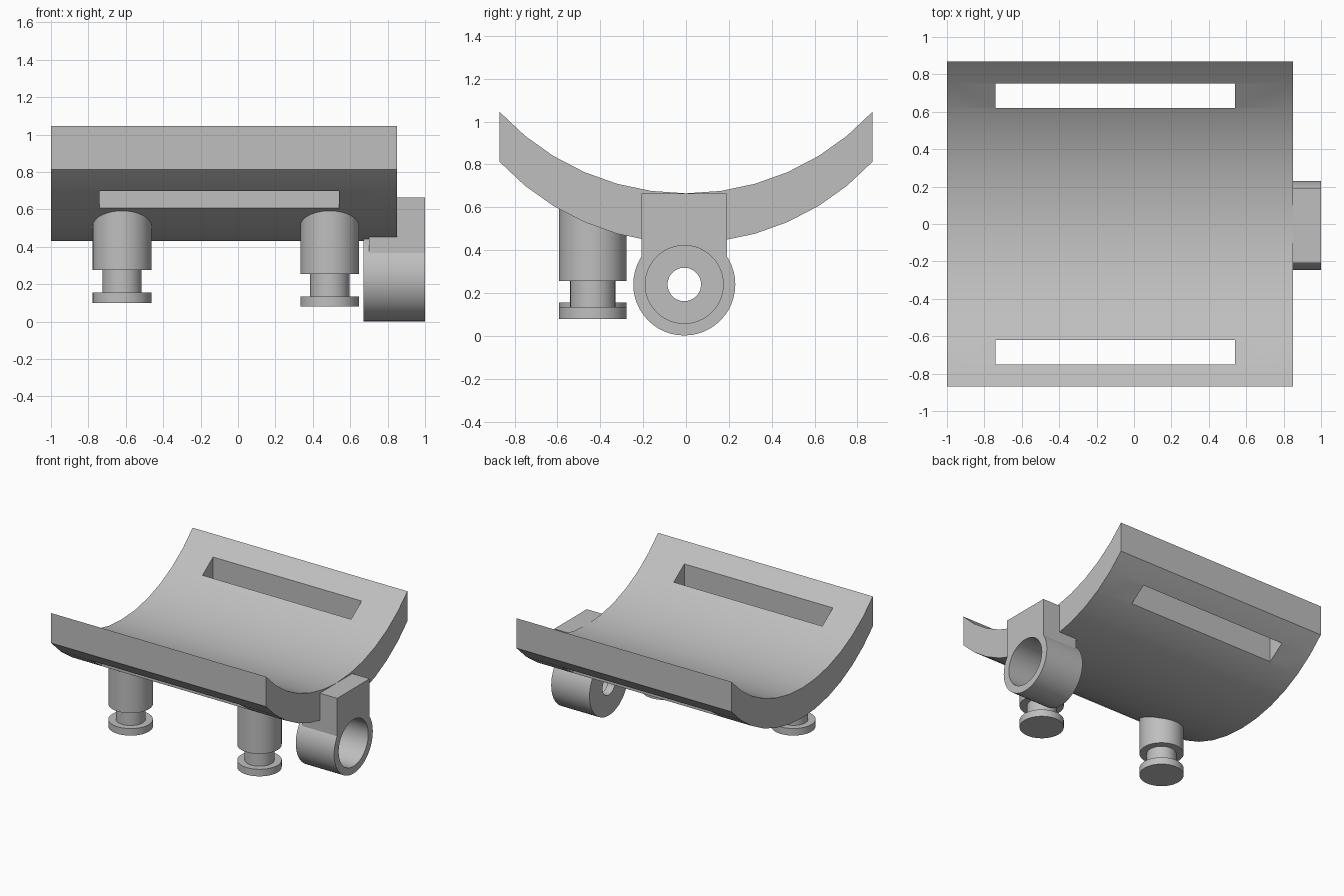
import bpy
import bmesh
from math import sin, cos, asin, sqrt, pi, radians

cube = bpy.data.objects.get("Cube")
if cube:
    bpy.data.objects.remove(cube, do_unlink=True)

# One plain grey for everything
grey = bpy.data.materials.new("light_grey")
grey.use_nodes = True
grey.diffuse_color = (0.52, 0.52, 0.52, 1)
grey.node_tree.nodes["Principled BSDF"].inputs["Base Color"].default_value = grey.diffuse_color


def finish(name, bm):
    """Turn a bmesh into a grey object."""
    bmesh.ops.recalc_face_normals(bm, faces=bm.faces)
    mesh = bpy.data.meshes.new(name)
    bm.to_mesh(mesh)
    bm.free()
    mesh.materials.append(grey)
    obj = bpy.data.objects.new(name, mesh)
    bpy.context.collection.objects.link(obj)
    return obj


def smooth(obj):
    bpy.ops.object.select_all(action="DESELECT")
    obj.select_set(True)
    bpy.context.view_layer.objects.active = obj
    bpy.ops.object.shade_smooth_by_angle(angle=radians(30))


def extrude_x(name, outline, x0, x1):
    """Extrude a closed (y, z) outline along x."""
    bm = bmesh.new()
    face = bm.faces.new([bm.verts.new((x0, y, z)) for y, z in outline])
    out = bmesh.ops.extrude_face_region(bm, geom=[face])
    moved = [v for v in out["geom"] if isinstance(v, bmesh.types.BMVert)]
    bmesh.ops.translate(bm, verts=moved, vec=(x1 - x0, 0, 0))
    return finish(name, bm)


def lathe(name, profile, place, steps=48, closed=False):
    """Revolve (radius, height) points; place maps (u, v, h) to a position."""
    bm = bmesh.new()
    rings = [[bm.verts.new(place(r * cos(2 * pi * i / steps), r * sin(2 * pi * i / steps), h))
              for i in range(steps)] for r, h in profile]
    pairs = list(zip(rings, rings[1:]))
    if closed:
        pairs.append((rings[-1], rings[0]))
    else:
        bm.faces.new(rings[0])
        bm.faces.new(rings[-1])
    for a, b in pairs:
        for i in range(steps):
            j = (i + 1) % steps
            bm.faces.new((a[i], a[j], b[j], b[i]))
    obj = finish(name, bm)
    smooth(obj)
    return obj


# Curved cradle plate: an arc and its copy shifted straight down
half, radius, low, thick, segments = 0.87, 1.185, 0.665, 0.233, 12
span = asin(half / radius)
angles = [span * (2 * i / segments - 1) for i in range(segments + 1)]
top = [(radius * sin(a), low + radius * (1 - cos(a))) for a in angles]
bottom = [(y, z - thick) for y, z in reversed(top)]
plate = extrude_x("cradle_plate", top + bottom, -1.0, 0.85)

# Strap slots cut straight down through both wings
for side in (-1, 1):
    y0, y1 = side * 0.62, side * 0.75
    cutter = extrude_x("slot_cutter", [(y0, 0.3), (y1, 0.3), (y1, 1.3), (y0, 1.3)], -0.74, 0.54)
    cutter.hide_render = True
    cut = plate.modifiers.new("slot", "BOOLEAN")
    cut.operation = "DIFFERENCE"
    cut.solver = "EXACT"
    cut.object = cutter
    bpy.context.view_layer.objects.active = plate
    bpy.ops.object.modifier_apply(modifier="slot")
    bpy.data.objects.remove(cutter, do_unlink=True)
smooth(plate)

# Two grooved pegs under the front wing, one slightly longer
for name, x, base in (("right_peg", -0.62, 0.10), ("left_peg", 0.49, 0.08)):
    wide, neck = 0.157, 0.105
    lathe(name, [(wide, base), (wide, base + 0.055), (neck, base + 0.055),
                 (neck, base + 0.175), (wide, base + 0.175), (wide, 0.62)],
          lambda u, v, h, x=x: (x + u, -0.435 + v, h))

# Socket: open cup facing sideways with a small hole in its floor
cy, cz, outer = -0.008, 0.24, 0.238
lathe("socket", [(outer, 0.67), (outer, 1.0), (0.182, 1.0), (0.182, 0.73),
                 (0.078, 0.73), (0.078, 0.67)],
      lambda u, v, h: (h, cy + u, cz + v), closed=True)

# Bracket joining the socket to the plate, its underside following the socket
reach, seat = 0.2, 0.234
ys = [reach * (1 - i / 6) for i in range(13)]
under = [(cy + y, cz + sqrt(seat * seat - y * y)) for y in ys]
extrude_x("socket_bracket", [(cy - reach, 0.664), (cy + reach, 0.664)] + under, 0.70, 1.0)
